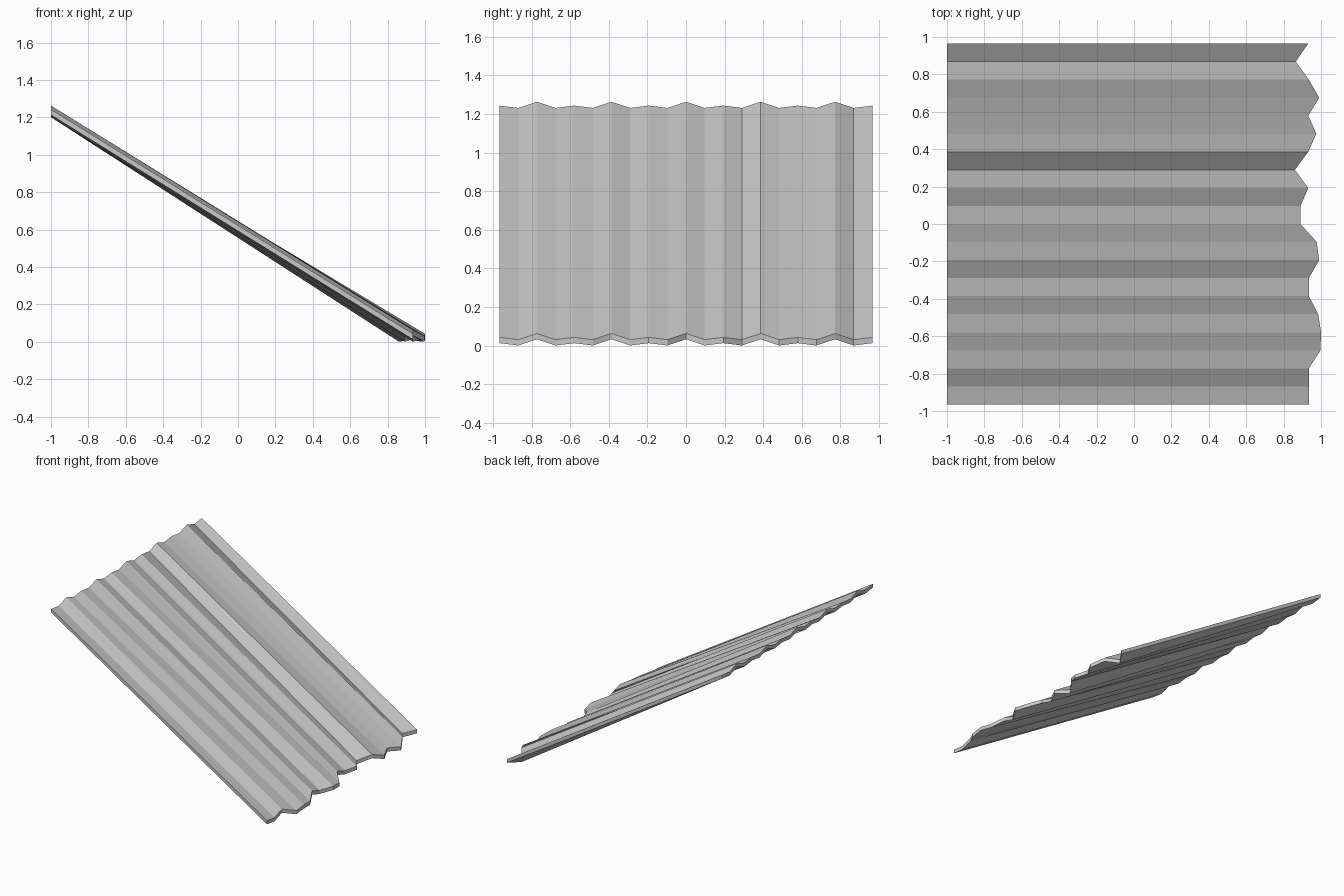
import bpy
import bmesh

cube = bpy.data.objects.get("Cube")
if cube:
    bpy.data.objects.remove(cube, do_unlink=True)

# Plain grey sheet material
GREY = (0.58, 0.58, 0.58, 1.0)
material = bpy.data.materials.new("weathered grey")
material.use_nodes = True
material.diffuse_color = GREY
material.node_tree.nodes["Principled BSDF"].inputs["Base Color"].default_value = GREY

HALF_WIDTH = 0.965
THICKNESS = 0.03
RISE = 1.2
# Repeating corrugation: seam, valley, ridge, valley
WAVE = (0.043, 0.031, 0.063, 0.031)
# Ragged lower edge, front to back
RAGGED_END = (0.935, 0.935, 0.935, 0.997, 1.0, 0.985, 0.935, 0.935, 0.99, 0.977, 0.89,
              0.89, 0.932, 0.86, 0.932, 0.975, 0.932, 0.99, 0.935, 0.865, 0.932)

bm = bmesh.new()


def add_edge_pair(y, crest, end_x):
    """Upper and lower vertices of one fold line, at its high and low ends."""
    high, low = (-1.0, crest + RISE), (end_x, crest)
    return [bm.verts.new((x, y, z - drop))
            for drop in (0, THICKNESS) for x, z in (high, low)]


# Fold lines across the sheet
count = len(RAGGED_END)
folds = []
for i, end_x in enumerate(RAGGED_END):
    y = HALF_WIDTH * (2 * i / (count - 1) - 1)
    folds.append(add_edge_pair(y, WAVE[i % len(WAVE)], end_x))

# Flat strips between the folds: top, underside, high edge, low edge
for a, b in zip(folds, folds[1:]):
    for p, q in ((0, 1), (3, 2), (2, 0), (1, 3)):
        bm.faces.new((a[p], a[q], b[q], b[p]))

# Side edges
for fold in (folds[0], folds[-1]):
    bm.faces.new([fold[k] for k in (0, 2, 3, 1)])

bmesh.ops.recalc_face_normals(bm, faces=bm.faces)
mesh = bpy.data.meshes.new("corrugated_sheet")
bm.to_mesh(mesh)
bm.free()
mesh.materials.append(material)
sheet = bpy.data.objects.new("corrugated_sheet", mesh)
bpy.context.collection.objects.link(sheet)
